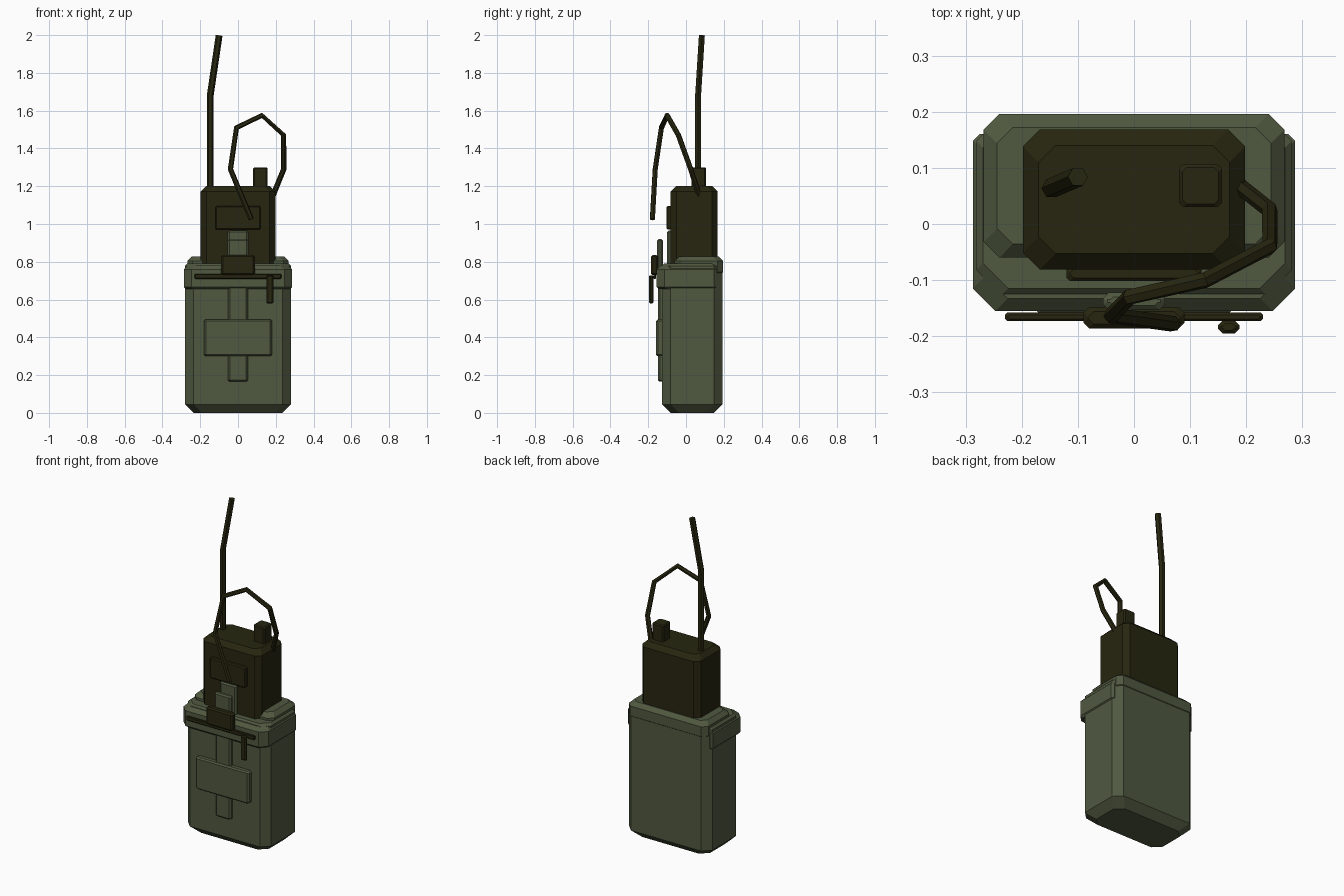
import bpy, bmesh

if "Cube" in bpy.data.objects:
    bpy.data.objects.remove(bpy.data.objects["Cube"])


def material(name, rgb):
    m = bpy.data.materials.new(name)
    m.diffuse_color = (*rgb, 1)
    m.use_nodes = True
    m.node_tree.nodes["Principled BSDF"].inputs["Base Color"].default_value = m.diffuse_color
    return m


GREEN = material("olive canvas", (0.080, 0.098, 0.051))
DARK = material("dark radio", (0.020, 0.019, 0.005))


def block(name, mat, x, y, z, corner=0.01, bottom=0.008, top=0.008, back_corner=None):
    """Prism with cut vertical corners and chamfered bottom and top rims."""
    bc = corner if back_corner is None else back_corner
    bm = bmesh.new()

    def ring(inset, height):
        x0, x1, y0, y1 = x[0] + inset, x[1] - inset, y[0] + inset, y[1] - inset
        c, b = corner, bc
        pts = [(x0 + c, y0), (x1 - c, y0), (x1, y0 + c), (x1, y1 - b),
               (x1 - b, y1), (x0 + b, y1), (x0, y1 - b), (x0, y0 + c)]
        return [bm.verts.new((px, py, height)) for px, py in pts]

    rings = [ring(bottom, z[0]), ring(0, z[0] + bottom), ring(0, z[1] - top), ring(top, z[1])]
    bm.faces.new(rings[0][::-1])
    bm.faces.new(rings[-1])
    for a, b in zip(rings, rings[1:]):
        for i in range(8):
            j = (i + 1) % 8
            bm.faces.new((a[i], a[j], b[j], b[i]))
    me = bpy.data.meshes.new(name)
    bm.to_mesh(me)
    bm.free()
    me.materials.append(mat)
    ob = bpy.data.objects.new(name, me)
    bpy.context.collection.objects.link(ob)
    return ob


def tube(name, mat, pts, radius):
    """Six-sided tube along a bent path."""
    cu = bpy.data.curves.new(name, 'CURVE')
    cu.dimensions = '3D'
    cu.bevel_depth = radius
    cu.bevel_resolution = 1
    cu.use_fill_caps = True
    sp = cu.splines.new('POLY')
    sp.points.add(len(pts) - 1)
    for p, co in zip(sp.points, pts):
        p.co = (*co, 1)
    sp.use_smooth = False
    cu.materials.append(mat)
    ob = bpy.data.objects.new(name, cu)
    bpy.context.collection.objects.link(ob)
    bpy.ops.object.select_all(action='DESELECT')
    ob.select_set(True)
    bpy.context.view_layer.objects.active = ob
    bpy.ops.object.convert(target='MESH')


def sym(w):
    return (-w, w)


# Pouch: body, raised lid and the flap wrapped round the front and sides
block("pouch_body", GREEN, sym(0.281), (-0.127, 0.193), (0, 0.79), 0.045, 0.045, 0.012)
block("pouch_lid", GREEN, sym(0.268), (-0.06, 0.196), (0.74, 0.828), 0.028, 0.005, 0.024)
block("pouch_flap", GREEN, sym(0.287), (-0.155, 0.16), (0.655, 0.78), 0.04, 0.012, 0.022, 0.012)

# Front webbing: vertical strap, wide patch and closing strap
block("front_strap", GREEN, sym(0.053), (-0.148, -0.11), (0.165, 0.67))
block("front_patch", GREEN, sym(0.18), (-0.158, -0.11), (0.30, 0.495))
block("closing_strap", GREEN, sym(0.055), (-0.153, -0.122), (0.70, 0.92))
block("radio_strap", GREEN, sym(0.055), (-0.1, -0.07), (0.78, 0.965))

# Buckle, cross bar and hanging pull tab
block("buckle", DARK, sym(0.09), (-0.186, -0.148), (0.73, 0.835))
block("cross_bar", DARK, sym(0.23), (-0.173, -0.158), (0.71, 0.736), 0.004, 0.004, 0.004)
block("pull_tab", DARK, (0.15, 0.188), (-0.195, -0.172), (0.58, 0.728), 0.008, 0.005, 0.005)

# Radio: case, front plate and knob
block("radio_case", DARK, sym(0.198), (-0.081, 0.168), (0.75, 1.2), 0.03, 0.01, 0.028)
block("radio_plate", DARK, sym(0.12), (-0.102, -0.075), (0.97, 1.095), 0.006, 0.006, 0.006)
block("radio_knob", DARK, (0.08, 0.157), (0.03, 0.107), (1.17, 1.3), 0.008, 0.005, 0.006)

# Antenna and looped cable
tube("antenna", DARK, [(-0.147, 0.064, 1.17), (-0.147, 0.064, 1.68), (-0.10, 0.084, 1.998)], 0.018)
tube("cable", DARK, [(0.185, 0.07, 1.15), (0.242, 0.025, 1.29), (0.242, -0.04, 1.47),
                     (0.127, -0.1, 1.575), (-0.008, -0.13, 1.51), (-0.04, -0.163, 1.29),
                     (0.07, -0.178, 1.025)], 0.0145)
